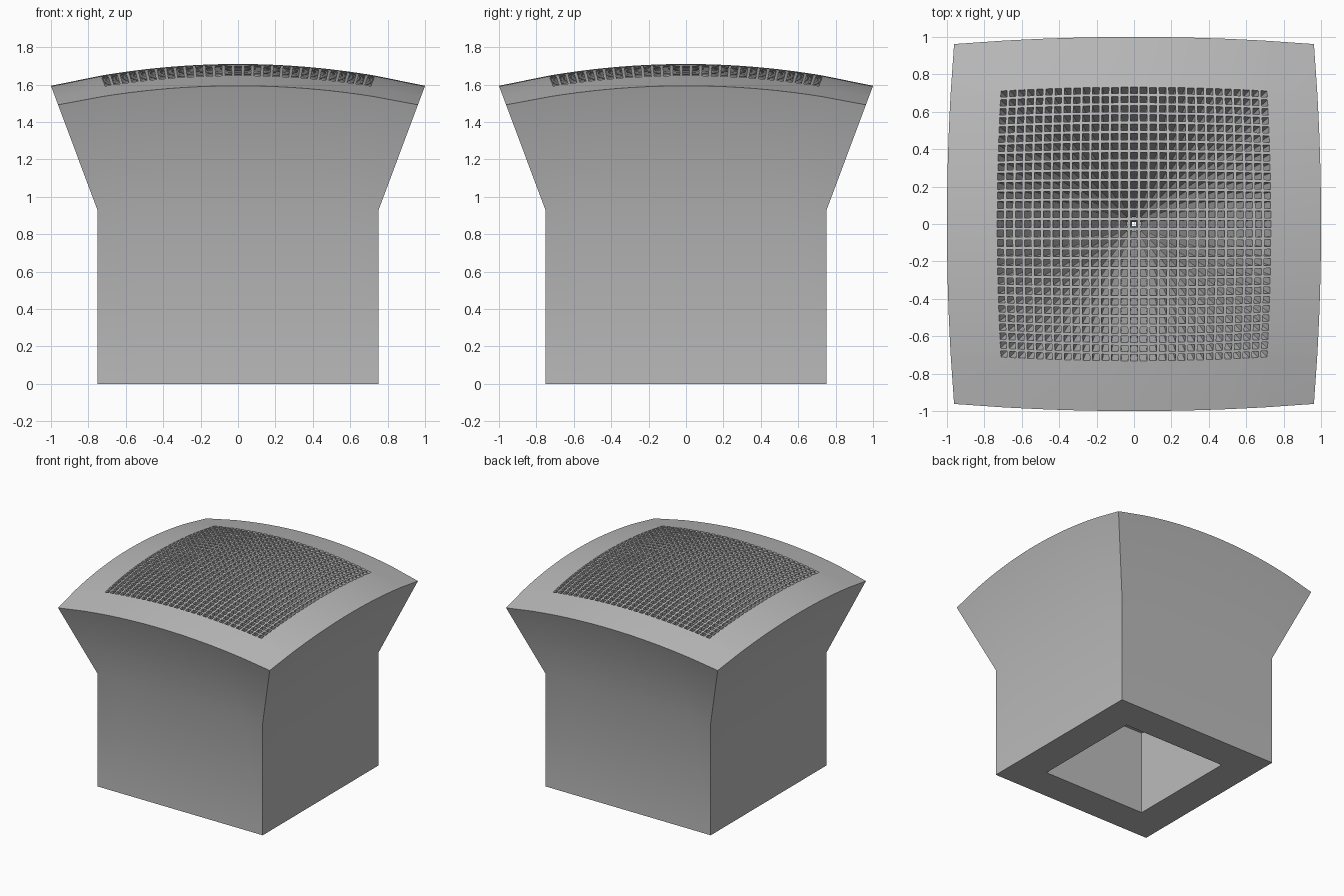
import bpy
import bmesh
from math import sqrt
from mathutils import Vector

cube = bpy.data.objects.get("Cube")
if cube:
    bpy.data.objects.remove(cube, do_unlink=True)

HOLES = 29            # holes per side
PITCH = 0.0525        # hole spacing at the crown
HOLE = 0.037          # hole width at the crown
TOP, RADIUS = 1.71, 4.35
FOCUS = -0.4          # height where the hole axes meet
APEX = -1.08          # height where the flared sides meet
POST, POST_TOP = 0.75, 0.925
BORE, BORE_TOP = 0.475, 0.70
FLARE = POST / (POST_TOP - APEX)


def on_dome(u, v, origin):
    """Point where a ray from the axis at height origin meets the dome."""
    ray = Vector((u, v, 1))
    depth = TOP - RADIUS - origin
    a, b, c = ray.length_squared, depth, depth * depth - RADIUS * RADIUS
    t = (b + sqrt(b * b - a * c)) / a
    return Vector((0, 0, origin)) + ray * t


# Grid lines as ray slopes: two per hole, plus the outer border at each end
half = HOLES // 2
lines = []
for k in range(-half, half + 1):
    for side in (-1, 1):
        lines.append((k * PITCH + side * HOLE / 2) / (TOP - FOCUS))
limit = lines[-1]
lines = [-limit * 1.35] + lines + [limit * 1.35]
last = len(lines) - 1
share = [s / lines[-1] for s in lines]

bm = bmesh.new()
dome, ceiling = {}, {}
for i, u in enumerate(lines):
    for j, v in enumerate(lines):
        border = i in (0, last) or j in (0, last)
        if border:
            dome[i, j] = bm.verts.new(on_dome(share[i] * FLARE, share[j] * FLARE, APEX))
            low = (share[i] * BORE, share[j] * BORE, BORE_TOP)
        else:
            dome[i, j] = bm.verts.new(on_dome(u, v, FOCUS))
            reach = BORE_TOP - FOCUS
            low = (u * reach, v * reach, BORE_TOP)
        ceiling[i, j] = bm.verts.new(low)

# Perforated dome and bore ceiling, joined by tapered square channels
for i in range(last):
    for j in range(last):
        cell = [(i, j), (i + 1, j), (i + 1, j + 1), (i, j + 1)]
        if i % 2 and j % 2:
            for p, q in zip(cell, cell[1:] + cell[:1]):
                bm.faces.new((dome[p], dome[q], ceiling[q], ceiling[p]))
        else:
            bm.faces.new([dome[p] for p in cell])
            bm.faces.new([ceiling[p] for p in reversed(cell)])

# Flared sides, square post, bottom rim and bore walls
loop = [(i, 0) for i in range(last)] + [(last, j) for j in range(last)]
loop += [(i, last) for i in range(last, 0, -1)] + [(0, j) for j in range(last, 0, -1)]


def square_ring(size, z):
    return [bm.verts.new((share[i] * size, share[j] * size, z)) for i, j in loop]


rings = [
    [dome[p] for p in loop],
    square_ring(POST, POST_TOP),
    square_ring(POST, 0),
    square_ring(BORE, 0),
    [ceiling[p] for p in loop],
]
for upper, lower in zip(rings, rings[1:]):
    for n in range(len(loop)):
        m = (n + 1) % len(loop)
        bm.faces.new((upper[n], lower[n], lower[m], upper[m]))
bmesh.ops.recalc_face_normals(bm, faces=bm.faces)

mesh = bpy.data.meshes.new("perforated_block")
bm.to_mesh(mesh)
bm.free()
block = bpy.data.objects.new("perforated_block", mesh)
bpy.context.collection.objects.link(block)

# Plain grey finish
grey = bpy.data.materials.new("plain_grey")
grey.use_nodes = True
colour = (0.5, 0.5, 0.5, 1)
grey.diffuse_color = colour
grey.node_tree.nodes["Principled BSDF"].inputs["Base Color"].default_value = colour
mesh.materials.append(grey)

bpy.ops.object.select_all(action='DESELECT')
block.select_set(True)
bpy.context.view_layer.objects.active = block
bpy.ops.object.shade_smooth_by_angle()
